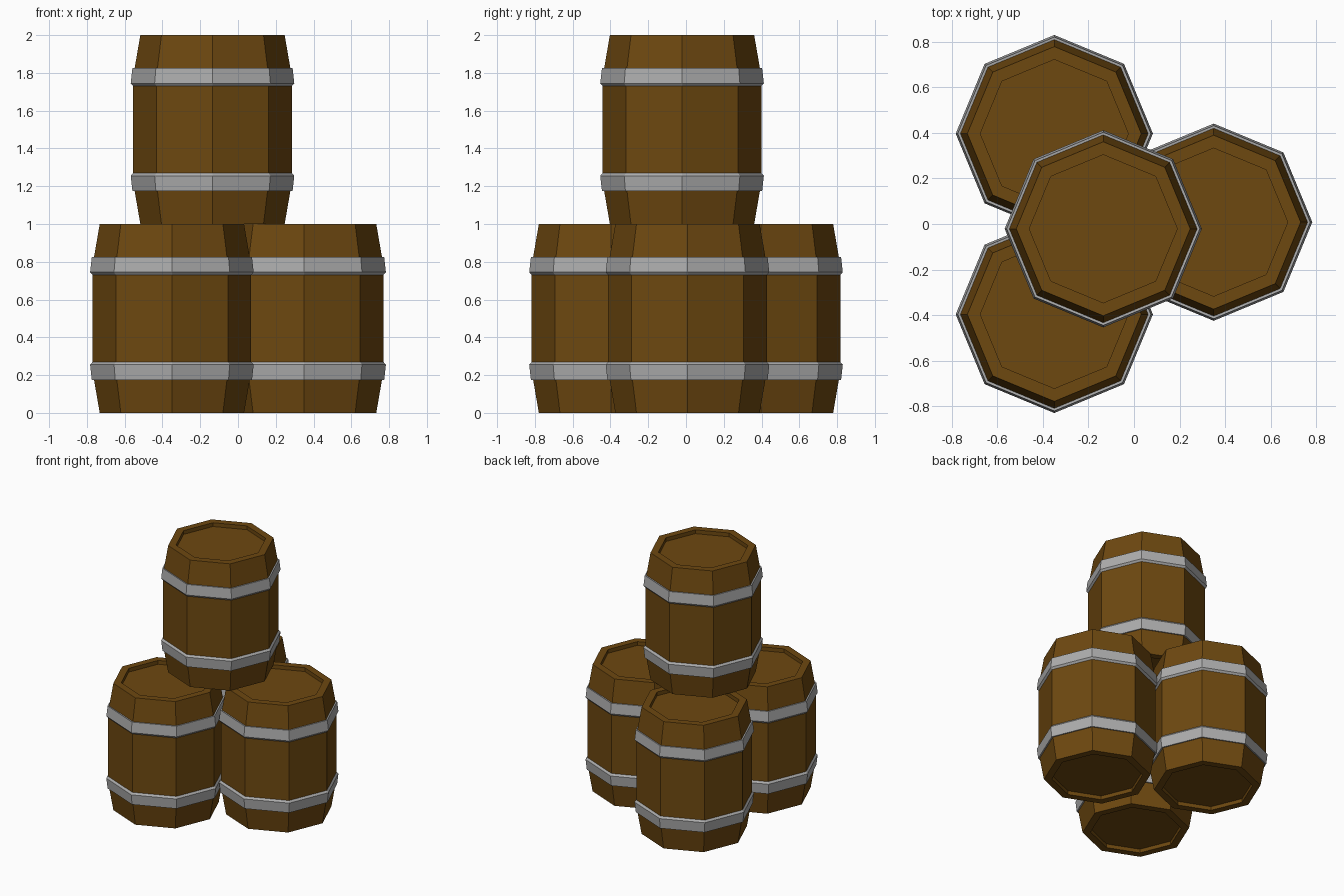
import bpy, bmesh, math

if "Cube" in bpy.data.objects:
    bpy.data.objects.remove(bpy.data.objects["Cube"])

def material(name, rgb):
    m = bpy.data.materials.new(name)
    m.diffuse_color = (*rgb, 1)
    m.use_nodes = True
    m.node_tree.nodes["Principled BSDF"].inputs["Base Color"].default_value = m.diffuse_color
    return m

WOOD = material("brown_wood", (0.155, 0.065, 0.005))
METAL = material("grey_metal", (0.42, 0.42, 0.42))
SIDES = 8

def lathe(name, profile, loc, mat, closed=False):
    """Spin an (r, z) profile into an eight-sided solid: capped, or closed as a ring."""
    bm = bmesh.new()
    rings = [[bm.verts.new((r * math.cos(2 * math.pi * i / SIDES),
                            r * math.sin(2 * math.pi * i / SIDES), z))
              for i in range(SIDES)] for r, z in profile]
    pairs = list(zip(rings, rings[1:]))
    if closed:
        pairs.append((rings[-1], rings[0]))
    else:
        bm.faces.new(rings[0])
        bm.faces.new(rings[-1])
    for a, b in pairs:
        for i in range(SIDES):
            j = (i + 1) % SIDES
            bm.faces.new((a[i], a[j], b[j], b[i]))
    bmesh.ops.recalc_face_normals(bm, faces=bm.faces)
    me = bpy.data.meshes.new(name)
    bm.to_mesh(me)
    bm.free()
    me.materials.append(mat)
    ob = bpy.data.objects.new(name, me)
    ob.location = loc
    bpy.context.collection.objects.link(ob)
    return ob

# Lower half of the barrel, from recessed end to belly; the top mirrors it
half = [(0.325, 0.03), (0.325, 0.0), (0.382, 0.0), (0.42, 0.22)]
barrel_profile = half + [(r, 1 - z) for r, z in reversed(half)]

# Hoop section, widest toward the belly
lower_hoop = [(0.39, 0.178), (0.424, 0.175), (0.433, 0.255), (0.42, 0.27), (0.40, 0.265)]
upper_hoop = [(r, 1 - z) for r, z in lower_hoop]

# Three barrels on the floor, one stacked on top
places = {
    "front_barrel": (-0.35, -0.397, 0),
    "back_barrel": (-0.35, 0.397, 0),
    "right_barrel": (0.35, 0.008, 0),
    "top_barrel": (-0.135, -0.021, 1),
}
for name, loc in places.items():
    lathe(name, barrel_profile, loc, WOOD)
    lathe(name + "_lower_hoop", lower_hoop, loc, METAL, closed=True)
    lathe(name + "_upper_hoop", upper_hoop, loc, METAL, closed=True)
